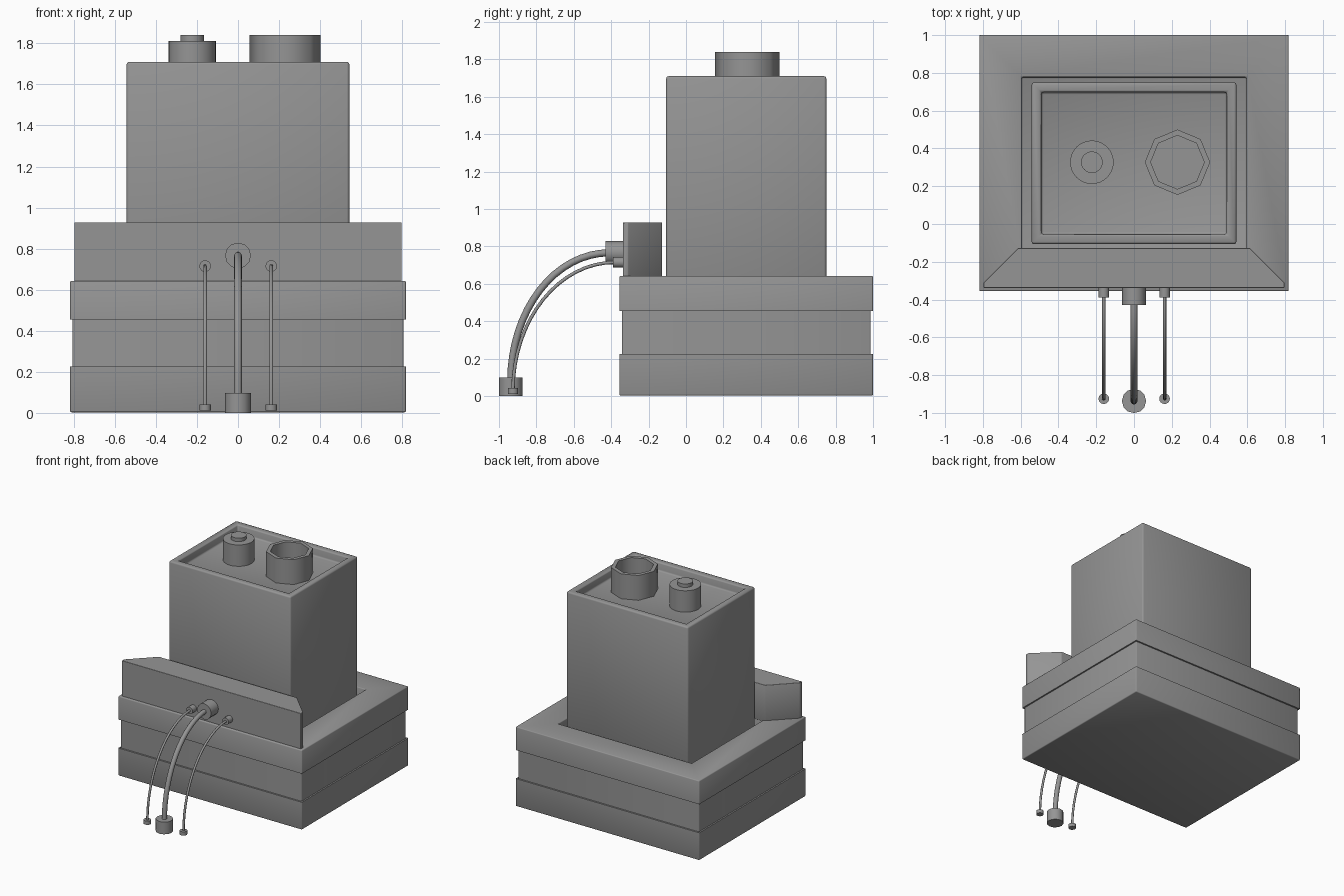
import bpy, bmesh, math
from mathutils import Vector

if "Cube" in bpy.data.objects:
    bpy.data.objects.remove(bpy.data.objects["Cube"])

CY = 0.322  # y centre of the housing

# Dark grey finish shared by every part
DARK = bpy.data.materials.new("dark_grey")
DARK.diffuse_color = (0.3, 0.3, 0.3, 1)
DARK.use_nodes = True
DARK.node_tree.nodes["Principled BSDF"].inputs["Base Color"].default_value = DARK.diffuse_color


def finish(name, bm, bevel=0.0, full_smooth=False):
    me = bpy.data.meshes.new(name)
    bm.to_mesh(me)
    bm.free()
    me.materials.append(DARK)
    ob = bpy.data.objects.new(name, me)
    bpy.context.collection.objects.link(ob)
    bpy.ops.object.select_all(action='DESELECT')
    ob.select_set(True)
    bpy.context.view_layer.objects.active = ob
    if bevel:
        m = ob.modifiers.new("edge_round", 'BEVEL')
        m.width = bevel
        m.segments = 2
        m.limit_method = 'ANGLE'
    if full_smooth:
        bpy.ops.object.shade_smooth()
    else:
        bpy.ops.object.shade_smooth_by_angle(angle=math.radians(50))
    return ob


def loft(name, rings, bevel=0.0, full_smooth=False, caps=(True, True)):
    """Skin a list of equal-length point rings, optionally capping each end."""
    bm = bmesh.new()
    vs = [[bm.verts.new(p) for p in r] for r in rings]
    n = len(vs[0])
    for a, b in zip(vs, vs[1:]):
        for i in range(n):
            j = (i + 1) % n
            bm.faces.new((a[i], a[j], b[j], b[i]))
    if caps[0]:
        bm.faces.new(vs[0][::-1])
    if caps[1]:
        bm.faces.new(vs[-1])
    if all(caps):
        bmesh.ops.recalc_face_normals(bm, faces=bm.faces)
    return finish(name, bm, bevel, full_smooth)


def rect(hx, hy, z):
    return [(sx * hx, CY + sy * hy, z) for sx, sy in ((-1, -1), (1, -1), (1, 1), (-1, 1))]


def turned(name, centre, profile, sides, along_y=False):
    """Revolve (radius, height) steps about z, or about -y."""
    c = Vector(centre)
    rings = []
    for r, h in profile:
        ring = []
        for i in range(sides):
            a = 2 * math.pi * i / sides
            u, v = r * math.cos(a), r * math.sin(a)
            ring.append(c + (Vector((u, -h, v)) if along_y else Vector((u, v, h))))
        rings.append(ring)
    return loft(name, rings)


def cable(name, x, start, end, radius):
    """Quarter-ellipse cable from a socket down to its end plug; points are (y, z)."""
    a, b = start[0] - end[0], start[1] - end[1]
    rings = []
    for k in range(17):
        t = math.pi / 2 * k / 16
        p = Vector((x, start[0] - a * math.sin(t), end[1] + b * math.cos(t)))
        tan = Vector((0, -a * math.cos(t), -b * math.sin(t))).normalized()
        side = Vector((1, 0, 0))
        up = tan.cross(side)
        rings.append([p + radius * (math.cos(q) * side + math.sin(q) * up)
                      for q in (2 * math.pi * i / 12 for i in range(12))])
    return loft(name, rings)


# Base housing: two raised bands around a recessed waist, sunken well on top
OUT, IN, WELL = (0.818, 0.678), (0.806, 0.665), (0.595, 0.455)
loft("base_lower_band", [rect(*OUT, 0.003), rect(*OUT, 0.225)], 0.007, True, (True, False))
loft("base_lower_ledge", [rect(*OUT, 0.225), rect(*IN, 0.225)], caps=(False, False))
loft("base_waist", [rect(*IN, 0.225), rect(*IN, 0.455)], 0.007, True, (False, False))
loft("base_upper_ledge", [rect(*IN, 0.455), rect(*OUT, 0.455)], caps=(False, False))
loft("base_upper_band", [rect(*OUT, 0.455), rect(*OUT, 0.643), rect(*WELL, 0.643),
                         rect(*WELL, 0.57)], 0.007, True, (False, True))

# Tower with recessed top tray
loft("tower", [
    rect(0.542, 0.428, 0.56), rect(0.542, 0.428, 1.71),
    rect(0.491, 0.376, 1.71), rect(0.491, 0.376, 1.64)], 0.012, True)

# Front connector block with angled rear corners
outline = [(-0.797, -0.338), (0.797, -0.338), (0.797, -0.31),
           (0.615, -0.128), (-0.615, -0.128), (-0.797, -0.31)]
loft("connector_block", [[(x, y, z) for x, y in outline] for z in (0.635, 0.928)], 0.003)

# Top fittings
turned("round_terminal", (-0.223, CY + 0.005, 0),
       [(0.115, 1.635), (0.115, 1.812), (0.057, 1.812), (0.057, 1.84)], 32)
turned("octagonal_port", (0.23, CY + 0.005, 0),
       [(0.173, 1.635), (0.173, 1.84), (0.142, 1.84), (0.142, 1.66)], 8)

# Main cable with socket and end plug
turned("main_socket", (0, -0.33, 0.766), [(0.063, 0), (0.063, 0.1)], 12, True)
cable("main_cable", 0, (-0.41, 0.766), (-0.937, 0.08), 0.019)
turned("main_plug", (0, -0.937, 0), [(0.064, 0), (0.064, 0.098)], 12)

# Thin side cables
for label, x in (("left", -0.16), ("right", 0.162)):
    turned(label + "_socket", (x, -0.33, 0.715), [(0.028, 0), (0.028, 0.06)], 16, True)
    cable(label + "_cable", x, (-0.38, 0.715), (-0.925, 0.03), 0.009)
    turned(label + "_plug", (x, -0.925, 0), [(0.028, 0.012), (0.028, 0.042)], 16)
